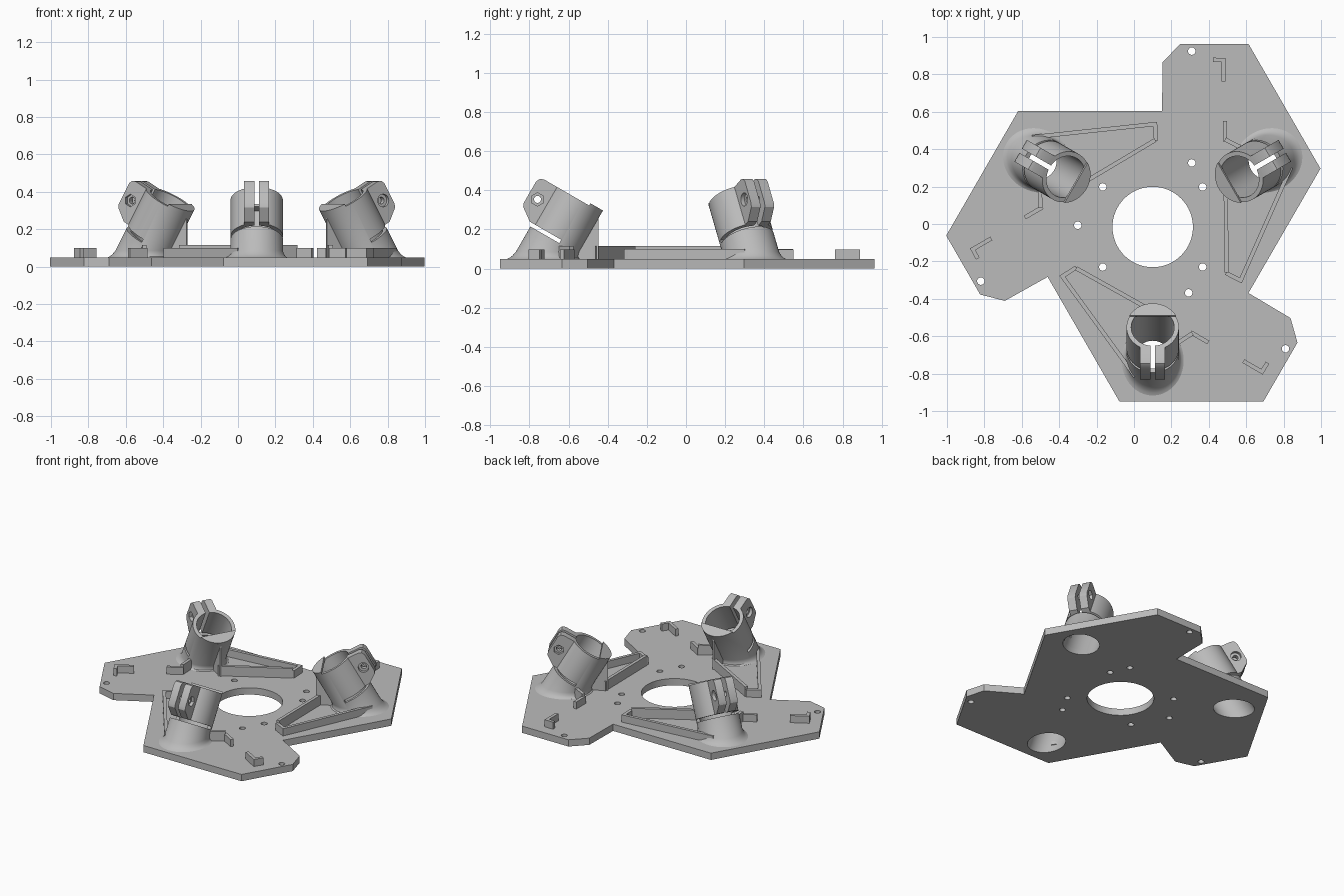
import bpy, bmesh, math
from mathutils import Matrix, Vector

old = bpy.data.objects.get("Cube")
if old:
    bpy.data.objects.remove(old, do_unlink=True)

grey = bpy.data.materials.new("light_grey")
grey.use_nodes = True
grey.diffuse_color = (0.5, 0.5, 0.5, 1)
grey.node_tree.nodes["Principled BSDF"].inputs["Base Color"].default_value = (0.5, 0.5, 0.5, 1)

CENTRE = Matrix.Translation((0.1, -0.016, 0))
THICK = 0.048                       # plate thickness
OUTER, BORE, SEG = 0.14, 0.115, 64  # clamp tube radii and sides
TILT = math.radians(30)
# Tube frame: origin at the rim centre, z along the axis, -y to the outside
TUBE = Matrix.Translation((0, -0.536, 0.355)) @ Matrix.Rotation(-TILT, 4, 'X')


def turn(k):
    return Matrix.Rotation(math.radians(120 * k), 4, 'Z')


def make(name, bm, matrix=None):
    """Turn a bmesh into an object."""
    if matrix:
        bm.transform(matrix)
    bmesh.ops.recalc_face_normals(bm, faces=bm.faces)
    mesh = bpy.data.meshes.new(name)
    bm.to_mesh(mesh)
    bm.free()
    mesh.materials.append(grey)
    ob = bpy.data.objects.new(name, mesh)
    bpy.context.collection.objects.link(ob)
    return ob


def loft(bm, rings, closed=False):
    """Skin a list of vertex rings; cap the ends, or join them."""
    rings = [[bm.verts.new(p) for p in ring] for ring in rings]
    pairs = list(zip(rings, rings[1:]))
    if closed:
        pairs.append((rings[-1], rings[0]))
    else:
        bm.faces.new(rings[0])
        bm.faces.new(rings[-1])
    for a, b in pairs:
        for i in range(len(a)):
            j = (i + 1) % len(a)
            bm.faces.new((a[i], a[j], b[j], b[i]))
    return bm


def prism(bm, points, low, high, axis='z'):
    """Extrude a 2D outline along z (x, y points) or x (y, z points)."""
    def place(p, d):
        return (p[0], p[1], d) if axis == 'z' else (d, p[0], p[1])
    return loft(bm, [[place(p, d) for p in points] for d in (low, high)])


def circle(r, x=0, y=0, n=SEG):
    return [(x + r * math.cos(math.tau * i / n), y + r * math.sin(math.tau * i / n)) for i in range(n)]


def oblique(r, z, grow=0):
    """Horizontal slice of the tilted tube at height z."""
    d = (z - 0.355) / math.cos(TILT)
    y0 = -0.536 + d * math.sin(TILT)
    return [(x * (r + grow), y0 + y * (r / math.cos(TILT) + grow), z) for x, y in circle(1)]


def rim(r, z=0):
    return [TUBE @ Vector((x, y, z)) for x, y in circle(r)]


def cut(ob, bm, matrix=None):
    """Subtract a bmesh from an object."""
    cutter = make("cutter", bm, matrix)
    cutter.hide_render = True
    mod = ob.modifiers.new("cut", 'BOOLEAN')
    mod.operation, mod.solver, mod.object = 'DIFFERENCE', 'EXACT', cutter
    bpy.context.view_layer.objects.active = ob
    bpy.ops.object.modifier_apply(modifier=mod.name)
    bpy.data.objects.remove(cutter, do_unlink=True)


def smooth(ob):
    bpy.ops.object.select_all(action='DESELECT')
    ob.select_set(True)
    bpy.context.view_layer.objects.active = ob
    bpy.ops.object.shade_smooth_by_angle(angle=math.radians(32))


def box(x, y, z):
    bm = bmesh.new()
    return prism(bm, [(x[0], y[0]), (x[1], y[0]), (x[1], y[1]), (x[0], y[1])], *z)


def wall(bm, path, height, width=0.022):
    """Thin upright wall along a path."""
    for a, b in zip(path, path[1:]):
        a, b = Vector(a), Vector(b)
        d = (b - a).normalized() * width / 2
        n = Vector((-d.y, d.x))
        a, b = a - d, b + d
        prism(bm, [a + n, a - n, b - n, b + n], 0.04, height)
    return bm


# Base plate: one lobe outline repeated three times
lobe = [(-0.178, -0.933), (0.592, -0.933), (0.774, -0.618), (0.737, -0.487), (0.512, -0.353)]
outline = [(turn(k) @ Vector((x, y, 0))).to_2d() for k in range(3) for x, y in lobe]
plate = make("base_plate", prism(bmesh.new(), outline, 0, THICK))

# Plate holes: centre, screw holes and tube bores
holes = bmesh.new()
prism(holes, circle(0.215), -0.1, 0.1)
for sx in (-1, 1):
    for sy in (-1, 1):
        prism(holes, circle(0.02, sx * 0.267, sy * 0.214, 24), -0.1, 0.1)
for k in range(3):
    for spot in ((0.71, -0.651), (0.192, -0.352)):
        c = turn(k) @ Vector((*spot, 0))
        prism(holes, circle(0.02, c.x, c.y, 24), -0.1, 0.1)
    loft(holes, [[turn(k) @ Vector(p) for p in oblique(BORE, z)] for z in (-0.05, 0.1)])
cut(plate, holes)
smooth(plate)
plate.data.transform(CENTRE)

parts = []

# Clamp tube with a flared foot
flare = [(0.04, 0.026), (THICK, 0.026), (0.054, 0.015), (0.066, 0.006), (0.085, 0)]
rings = [oblique(OUTER, z, g) for z, g in flare]
rings += [rim(OUTER), rim(BORE), oblique(BORE, THICK)]
tube = make("clamp_tube", loft(bmesh.new(), rings, closed=True))
cut(tube, box((-0.013, 0.013), (-0.3, -0.04), (-0.235, 0.05)), TUBE)
cut(tube, box((-0.3, 0.3), (-0.3, 0.03), (-0.243, -0.223)), TUBE)
parts.append(tube)

# Clamp ears with bolt hole, nut pocket and bolt head pocket
ear = [(-0.12, 0), (-0.2, 0), (-0.22, -0.008), (-0.23, -0.028), (-0.23, -0.155),
       (-0.222, -0.175), (-0.155, -0.223), (-0.12, -0.223)]
for name, side, sides in (("left_ear", 1, 6), ("right_ear", -1, 32)):
    ob = make(name, prism(bmesh.new(), ear, side * 0.013, side * 0.067, 'x'), TUBE)
    cut(ob, prism(bmesh.new(), circle(0.018, -0.178, -0.105, 24), -0.2, 0.2, 'x'), TUBE)
    cut(ob, prism(bmesh.new(), circle(0.034, -0.178, -0.105, sides), side * 0.045, side * 0.2, 'x'), TUBE)
    parts.append(ob)

# Stop lip covering the inner part of the rim
start = math.asin(0.066 / OUTER)
arc = [start + (math.pi - 2 * start) * i / 24 for i in range(25)]
lip = [(OUTER * math.cos(a), OUTER * math.sin(a)) for a in arc]
parts.append(make("stop_lip", prism(bmesh.new(), lip, -0.002, 0.013), TUBE))

# Upright fin supporting the overhang
fin = [(-0.43, 0.04), (-0.43, 0.275), (-0.568, 0.04)]
parts.append(make("support_fin", prism(bmesh.new(), fin, -0.006, 0.006, 'x')))

# Bracing ribs and cable hooks
parts.append(make("long_rib", wall(bmesh.new(), [(-0.1, -0.79), (-0.483, -0.264), (-0.418, -0.222)], 0.1)))
parts.append(make("short_rib", wall(bmesh.new(), [(-0.4, -0.226), (0, -0.45)], 0.116)))
parts.append(make("inner_hook", wall(bmesh.new(), [(0.288, -0.612), (0.213, -0.569)], 0.098)))
parts.append(make("hook_link", wall(bmesh.new(), [(0.203, -0.575), (0.125, -0.625)], 0.116)))
parts.append(make("outer_hook", wall(bmesh.new(), [(0.494, -0.722), (0.584, -0.774), (0.608, -0.735)], 0.098)))

# Repeat every part around the centre
for ob in parts:
    smooth(ob)
    for k in (1, 2):
        twin = ob.copy()
        twin.name = f"{ob.name}_{k + 1}"
        twin.matrix_world = CENTRE @ turn(k)
        bpy.context.collection.objects.link(twin)
    ob.matrix_world = CENTRE
